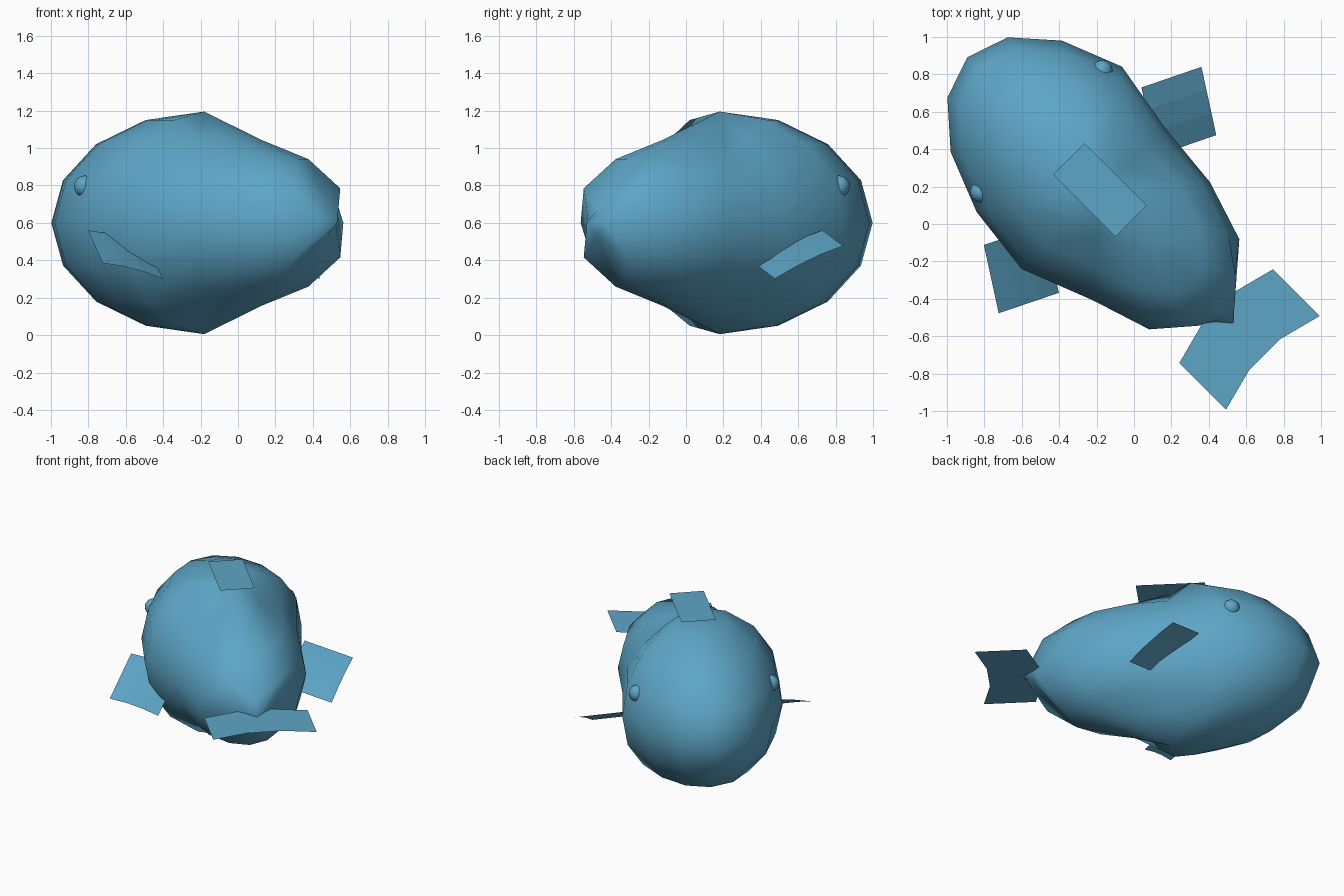
import bpy, bmesh, math
from mathutils import Vector

if "Cube" in bpy.data.objects:
    bpy.data.objects.remove(bpy.data.objects["Cube"])

R = math.sqrt(0.5)
blue = bpy.data.materials.new("blue")
blue.diffuse_color = (0.11, 0.38, 0.57, 1)
blue.use_nodes = True
blue.node_tree.nodes["Principled BSDF"].inputs["Base Color"].default_value = blue.diffuse_color


def place(u, v, z):
    """u runs tail to head, v runs sideways; the fish lies on a diagonal."""
    return Vector(((v - u) * R, (u + v) * R, z))


def finish(bm, name, smooth=True, fix=True):
    if fix:
        bmesh.ops.recalc_face_normals(bm, faces=bm.faces)
    for f in bm.faces:
        f.smooth = smooth
    me = bpy.data.meshes.new(name)
    bm.to_mesh(me)
    bm.free()
    me.materials.append(blue)
    ob = bpy.data.objects.new(name, me)
    bpy.context.collection.objects.link(ob)
    return ob


def sheet(name, fn, n, m):
    """Thin fin: grid of points fn(s, t) with s, t in 0..1."""
    bm = bmesh.new()
    g = [[bm.verts.new(place(*fn(i / n, j / m))) for j in range(m + 1)] for i in range(n + 1)]
    for i in range(n):
        for j in range(m):
            f = bm.faces.new((g[i][j], g[i + 1][j], g[i + 1][j + 1], g[i][j + 1]))
            f.normal_update()
            if f.normal.z < 0:
                f.normal_flip()
    return finish(bm, name, False, False)


# Body: stretched sphere, rear half narrowed, tail end pinched
bm = bmesh.new()
bmesh.ops.create_uvsphere(bm, u_segments=16, v_segments=8, radius=1)
for vert in bm.verts:
    x, y, z = vert.co
    k = 1.0
    if x < -0.01 or (x < 0.01 and y > 0.01):
        k = 0.81
    if x < -0.9:
        k = 0.29
    vert.co = place(0.255 + 1.005 * x, 0.595 * y * k, 0.6 + 0.595 * z * k)
finish(bm, "body")

# Eyes: small spheres sunk into the head
for side, name in ((1, "right_eye"), (-1, "left_eye")):
    bm = bmesh.new()
    bmesh.ops.create_uvsphere(bm, u_segments=12, v_segments=8, radius=0.058)
    bmesh.ops.translate(bm, verts=bm.verts, vec=place(0.70, side * 0.458, 0.795))
    finish(bm, name)

# Back fin: flat panel on top
sheet("back_fin", lambda s, t: (0.022 + 0.47 * s, 0.236 * (t - 0.5), 1.2), 1, 1)

# Tail fin: flat panel with a notched rear edge
sheet("tail_fin", lambda s, t: (-1.05 + 0.353 * s + (0.062 if 0.1 < t < 0.9 else 0),
                                0.71 * (t - 0.5), 0.6), 1, 3)


# Side fins: tilted panels, slightly arched along the first edge
def side_fin(name, a, b, d):
    def fn(s, t):
        u = a[0] + (b[0] - a[0]) * s + (d[0] - a[0]) * t
        v = a[1] + (b[1] - a[1]) * s + (d[1] - a[1]) * t
        return u, v, 0.287 + 0.56 * u + (0.012 if 0.1 < s < 0.9 else 0)
    sheet(name, fn, 3, 1)


side_fin("right_fin", (0.025, 0.647), (0.339, 0.849), (0.174, 0.342))
side_fin("left_fin", (0.024, -0.544), (0.174, -0.849), (0.338, -0.342))
